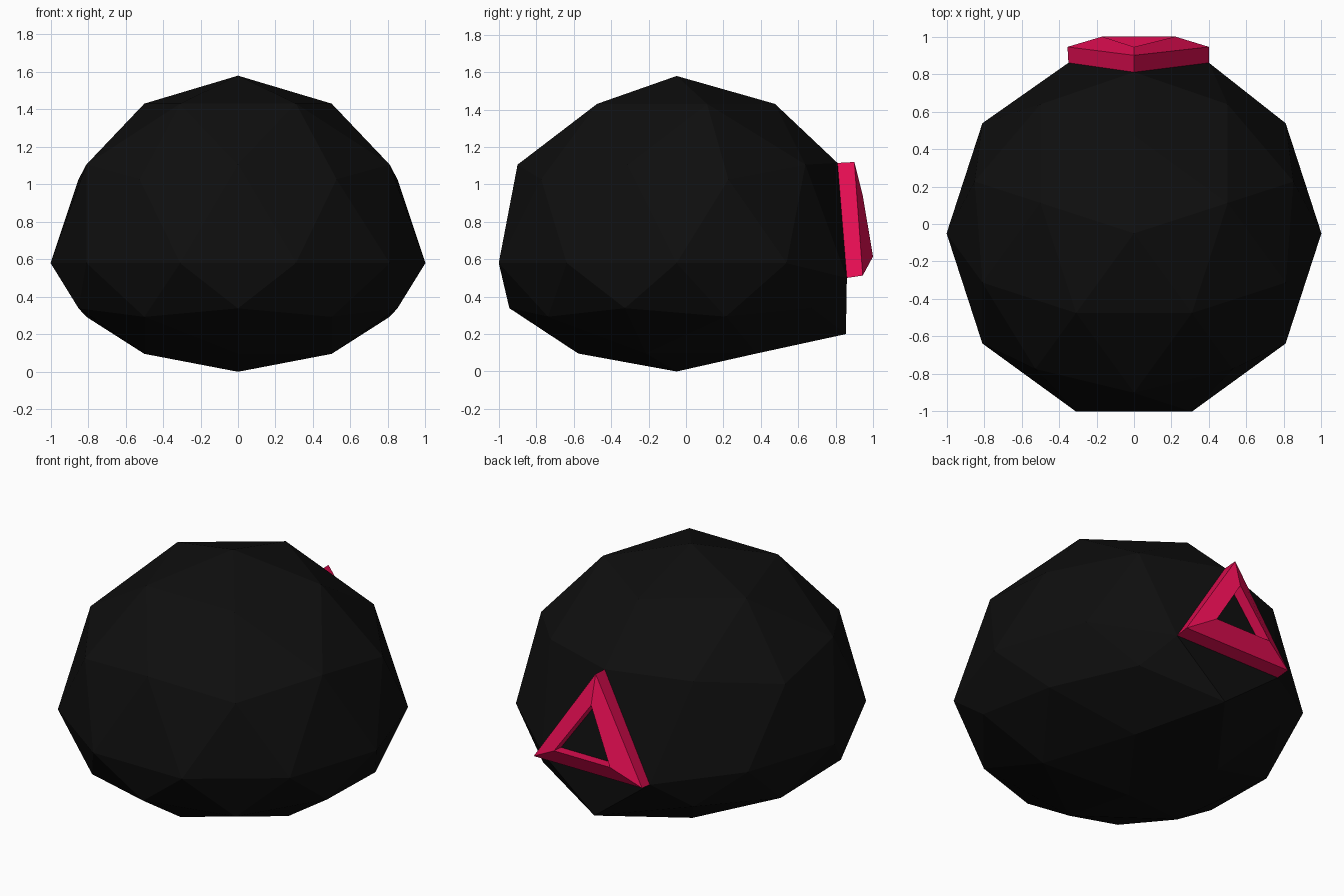
import bpy, bmesh, math
from mathutils import Vector, Matrix

if "Cube" in bpy.data.objects:
    bpy.data.objects.remove(bpy.data.objects["Cube"])


def material(name, rgb):
    m = bpy.data.materials.new(name)
    m.diffuse_color = (*rgb, 1)
    m.use_nodes = True
    m.node_tree.nodes["Principled BSDF"].inputs["Base Color"].default_value = m.diffuse_color
    return m


black = material("black", (0.0045, 0.0045, 0.0045))
crimson = material("crimson", (0.76, 0.004, 0.083))


def add_object(name, bm, mats):
    bmesh.ops.recalc_face_normals(bm, faces=bm.faces)
    mesh = bpy.data.meshes.new(name)
    bm.to_mesh(mesh)
    bm.free()
    for m in mats:
        mesh.materials.append(m)
    ob = bpy.data.objects.new(name, mesh)
    bpy.context.collection.objects.link(ob)
    return ob


# Triangle on the back of the body where the frame sits
BASE = [Vector((0, 0.81, 1.115)), Vector((-0.35, 0.86, 0.5)), Vector((0.4, 0.86, 0.5))]

# Body: faceted ball with a squashed underside and a flattened back
bm = bmesh.new()
bmesh.ops.create_icosphere(bm, subdivisions=2, radius=1,
                           matrix=Matrix.Rotation(math.pi / 2, 4, 'Z'))
for v in bm.verts:
    if v.co.z < -0.01:
        v.co.z *= 0.508 + 0.072 * -v.co.z
    v.co += Vector((0, -0.05, 0.58))
moves = [((0, 0.844, 1.027), BASE[0]),
         ((-0.31, 0.90, 0.58), BASE[1]),
         ((0.31, 0.90, 0.58), BASE[2]),
         ((0, 0.80, 0.29), Vector((0.04, 0.855, 0.2)))]
picked = [(min(bm.verts, key=lambda v: (v.co - Vector(src)).length), dst) for src, dst in moves]
for v, dst in picked:
    v.co = dst
add_object("body", bm, [black])

# Triangular frame: outer wall, sloping face, inner wall and dark floor
outer = [Vector((0, 0.90, 1.12)), Vector((-0.355, 0.945, 0.513)), Vector((0.4, 0.945, 0.513))]
inner = [Vector((0, 0.945, 0.94)), Vector((-0.17, 1.0, 0.615)), Vector((0.22, 1.0, 0.615))]
floor = [p - Vector((0, 0.07, 0.005)) for p in inner]
bm = bmesh.new()
rings = [[bm.verts.new(p) for p in ring] for ring in (BASE, outer, inner, floor)]
for a, b in zip(rings, rings[1:]):
    for i in range(3):
        j = (i + 1) % 3
        bm.faces.new((a[i], a[j], b[j], b[i]))
bm.faces.new(rings[-1]).material_index = 1
bm.faces.new(rings[0][::-1]).material_index = 1
add_object("triangle_frame", bm, [crimson, black])
